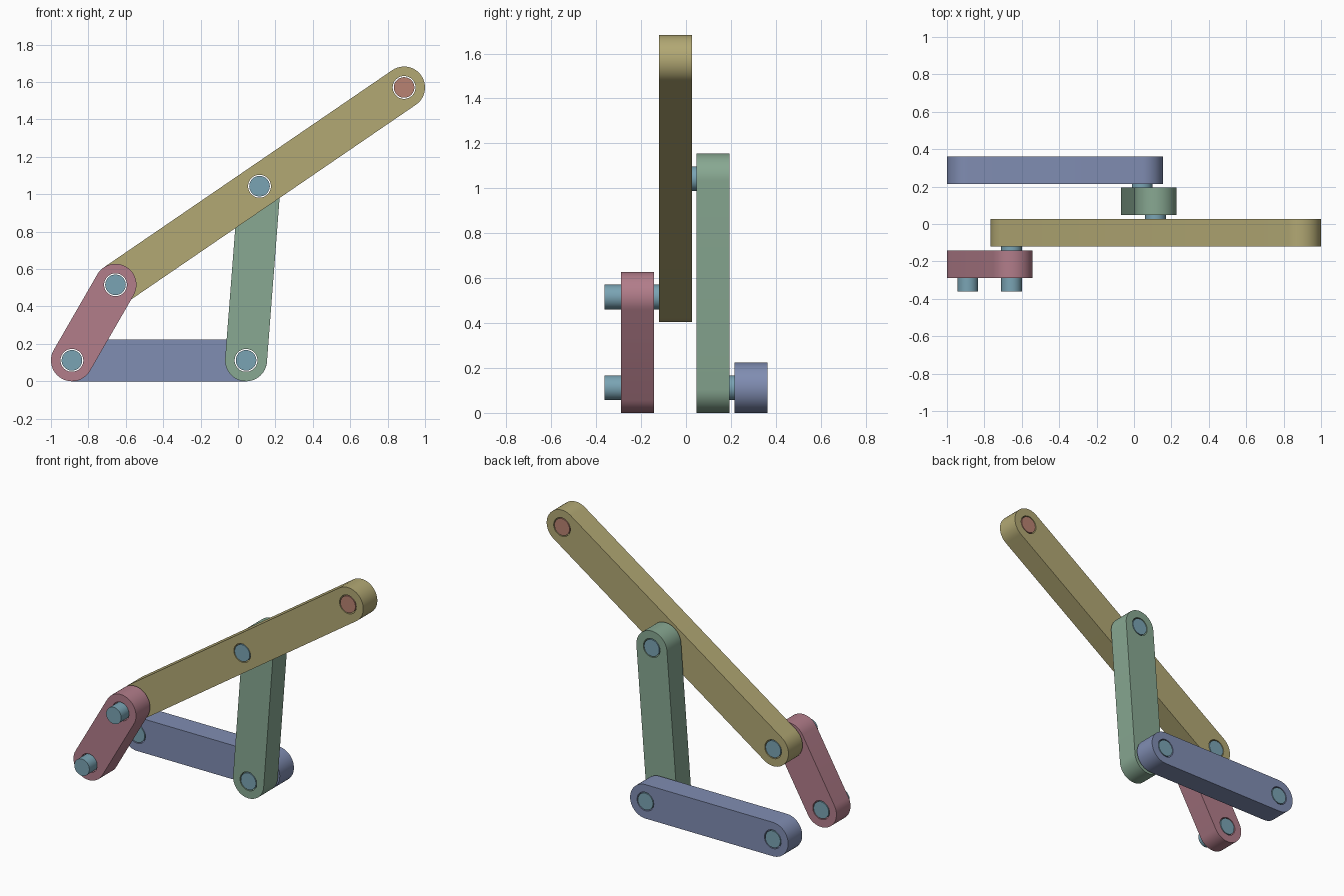
import bpy, bmesh
from math import sin, cos, pi, atan2, radians
from mathutils import Vector

if "Cube" in bpy.data.objects:
    bpy.data.objects.remove(bpy.data.objects["Cube"])

R, HOLE, PIN = 0.112, 0.061, 0.055   # bar end, bore and pin radii
T = 0.147                            # bar thickness

# joint centres in the x-z plane
A = Vector((-0.888, 0.112))
B = Vector((-0.655, 0.516))
C = Vector((0.115, 1.043))
D = Vector((0.043, 0.112))
E = Vector((0.888, 1.571))


def material(name, rgb):
    m = bpy.data.materials.new(name)
    m.diffuse_color = (*rgb, 1)
    m.use_nodes = True
    m.node_tree.nodes["Principled BSDF"].inputs["Base Color"].default_value = m.diffuse_color
    return m


BLUE = material("blue", (0.216, 0.266, 0.445))
GREEN = material("green", (0.246, 0.392, 0.287))
YELLOW = material("yellow", (0.445, 0.392, 0.174))
PINK = material("pink", (0.445, 0.205, 0.255))
STEEL = material("steel_blue", (0.195, 0.371, 0.456))
RED = material("red", (0.479, 0.223, 0.168))


def arc(c, r, start, sweep, n):
    return [(c.x + r * cos(start + sweep * i / n), c.y + r * sin(start + sweep * i / n))
            for i in range(n + 1)]


def circle(c, r):
    return arc(c, r, 0, 2 * pi, 48)[:-1]


def plate(name, loops, y0, y1, mat):
    """Fill closed x-z outlines (outer first, then holes) and extrude along y."""
    bm = bmesh.new()
    edges = []
    for pts in loops:
        vs = [bm.verts.new((x, y0, z)) for x, z in pts]
        edges += [bm.edges.new((vs[i - 1], vs[i])) for i in range(len(vs))]
    if len(loops) == 1:
        bm.faces.new(vs)
    else:
        bmesh.ops.triangle_fill(bm, use_beauty=True, edges=edges, normal=(0, -1, 0))
    ext = bmesh.ops.extrude_face_region(bm, geom=bm.faces[:], use_keep_orig=True)
    moved = [g for g in ext["geom"] if isinstance(g, bmesh.types.BMVert)]
    bmesh.ops.translate(bm, verts=moved, vec=(0, y1 - y0, 0))
    bmesh.ops.recalc_face_normals(bm, faces=bm.faces[:])
    me = bpy.data.meshes.new(name)
    bm.to_mesh(me)
    bm.free()
    me.materials.append(mat)
    me.shade_smooth()
    me.set_sharp_from_angle(angle=radians(30))
    ob = bpy.data.objects.new(name, me)
    bpy.context.collection.objects.link(ob)


def bar(name, p, q, y0, mat, extra=()):
    a = atan2(q.y - p.y, q.x - p.x)
    outline = arc(q, R, a - pi / 2, pi, 24) + arc(p, R, a + pi / 2, pi, 24)
    plate(name, [outline] + [circle(c, HOLE) for c in (p, q, *extra)], y0, y0 + T, mat)


def pin(name, c, y0, y1, mat=STEEL):
    plate(name, [circle(c, PIN)], y0, y1, mat)


# front faces of the four layers
Y_CRANK, Y_COUPLER, Y_ROCKER, Y_GROUND = -0.289, -0.121, 0.047, 0.215

# links
bar("ground_bar", A, D, Y_GROUND, BLUE)
bar("rocker_bar", D, C, Y_ROCKER, GREEN)
bar("coupler_bar", B, E, Y_COUPLER, YELLOW, [C])
bar("crank_bar", A, B, Y_CRANK, PINK)

# pins
pin("ground_pin", A, Y_GROUND, Y_GROUND + T)
pin("crank_pin", A, -0.362, Y_CRANK + T)
pin("crank_coupler_pin", B, -0.362, Y_COUPLER + T)
pin("coupler_rocker_pin", C, Y_COUPLER, Y_ROCKER + T)
pin("rocker_ground_pin", D, Y_ROCKER, Y_GROUND + T)
pin("tracer_pin", E, Y_COUPLER, Y_COUPLER + T, RED)
